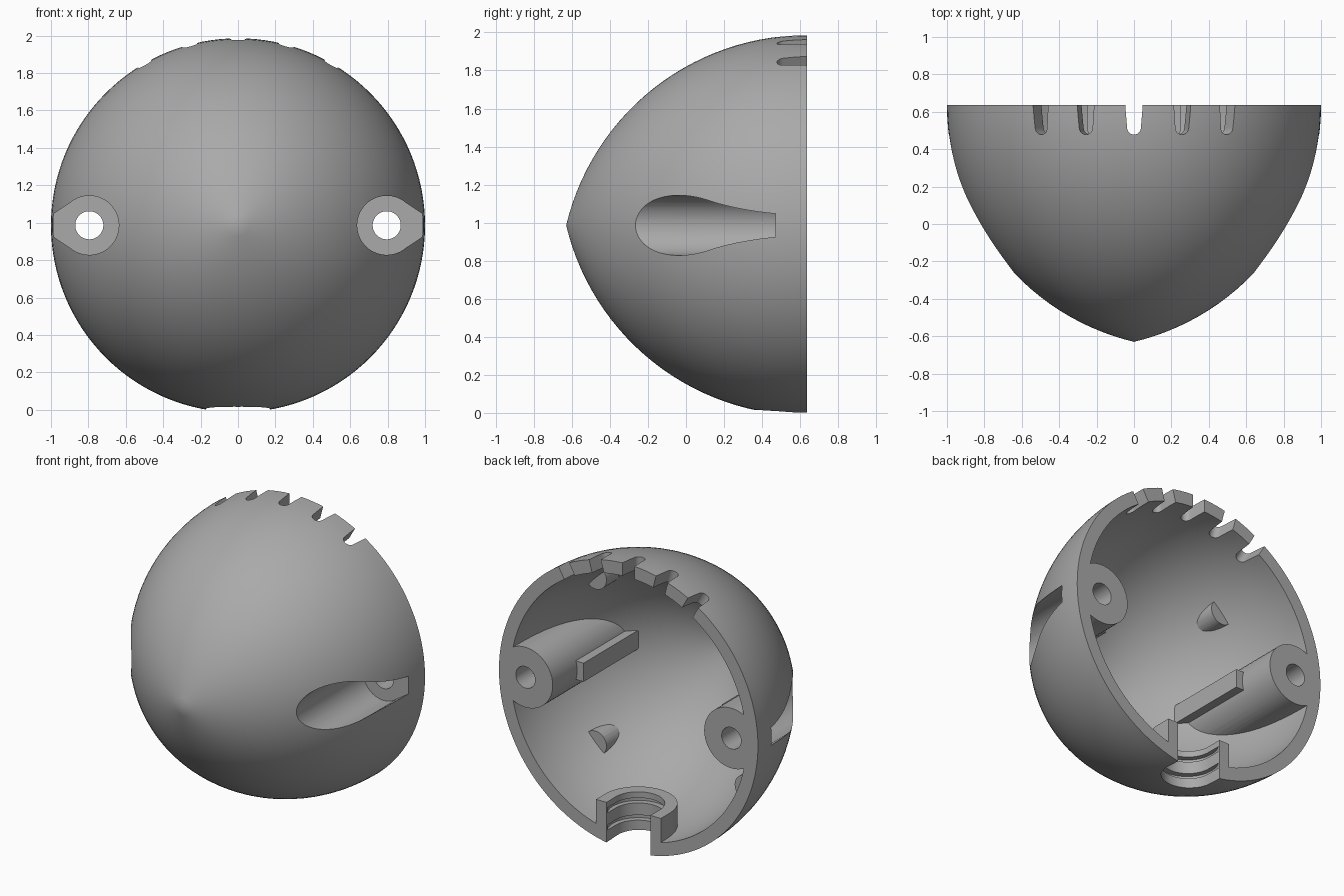
import bpy, bmesh, math
from mathutils import Matrix, Vector

if bpy.data.objects.get("Cube"):
    bpy.data.objects.remove(bpy.data.objects["Cube"])

ZC = 0.986      # height of the dome axis
BACK = 0.635    # y of the open rim
ARC = 1.3       # radius of the dome's side curve
WALL = 0.09

grey = bpy.data.materials.new("plain grey")
grey.use_nodes = True
grey.diffuse_color = (0.4, 0.4, 0.4, 1)
grey.node_tree.nodes["Principled BSDF"].inputs["Base Color"].default_value = (0.4, 0.4, 0.4, 1)


def add_object(name, bm):
    bmesh.ops.recalc_face_normals(bm, faces=bm.faces)
    mesh = bpy.data.meshes.new(name)
    bm.to_mesh(mesh)
    bm.free()
    mesh.materials.append(grey)
    obj = bpy.data.objects.new(name, mesh)
    bpy.context.collection.objects.link(obj)
    return obj


def pointed_dome(name, arc, back, steps=28, sides=128):
    """Solid pointed dome: an arc spun about the y axis."""
    end = math.acos((ARC - 1) / arc)
    bm = bmesh.new()
    rings = []
    for i in range(steps):
        a = end * i / steps
        r, y = arc * math.cos(a) - (ARC - 1), BACK - arc * math.sin(a)
        rings.append((r, y))
    if back > BACK:
        rings.insert(0, (rings[0][0], back))
    loops = [[bm.verts.new((r * math.cos(t), y, ZC + r * math.sin(t)))
              for t in (math.tau * k / sides for k in range(sides))] for r, y in rings]
    tip = bm.verts.new((0, BACK - arc * math.sin(end), ZC))
    bm.faces.new(loops[0])
    for k in range(sides):
        n = (k + 1) % sides
        for a, b in zip(loops, loops[1:]):
            bm.faces.new((a[k], a[n], b[n], b[k]))
        bm.faces.new((loops[-1][k], loops[-1][n], tip))
    return add_object(name, bm)


def prism(name, outline, low, high, matrix):
    """Extrude a flat outline along local z, then place it."""
    bm = bmesh.new()
    face = bm.faces.new([bm.verts.new((x, y, low)) for x, y in outline])
    top = bmesh.ops.extrude_face_region(bm, geom=[face])["geom"]
    bmesh.ops.translate(bm, vec=(0, 0, high - low),
                        verts=[v for v in top if isinstance(v, bmesh.types.BMVert)])
    bm.transform(matrix)
    return add_object(name, bm)


def arc_points(cx, cy, r, start, stop, n):
    return [(cx + r * math.cos(math.radians(start + (stop - start) * i / n)),
             cy + r * math.sin(math.radians(start + (stop - start) * i / n))) for i in range(n + 1)]


def circle(cx, cy, r, n=48):
    return arc_points(cx, cy, r, 0, 360, n)[:-1]


def cut(target, cutter):
    mod = target.modifiers.new("cut", "BOOLEAN")
    mod.operation, mod.solver, mod.object = "DIFFERENCE", "EXACT", cutter
    bpy.context.view_layer.objects.active = target
    bpy.ops.object.modifier_apply(modifier=mod.name)
    bpy.data.objects.remove(cutter)


# Placement whose local x, y, z run along world x, z and -y from the axis
along = Matrix(((1, 0, 0, 0), (0, 0, -1, 0), (0, 1, 0, ZC), (0, 0, 0, 1)))


def lengthwise(name, outline, front, back):
    return prism(name, outline, -back, -front, along)


def rectangle(x0, x1, y0, y1):
    return [(x0, y0), (x1, y0), (x1, y1), (x0, y1)]


def u_shape(r, cy, back):
    """Rounded front, straight sides running to the rim."""
    return arc_points(0, cy, r, 180, 360, 24) + [(r, back), (-r, back)]


shell = pointed_dome("dome_shell", ARC, BACK)
cavity = pointed_dome("cavity", ARC - WALL, BACK + 0.1)

# Material left standing inside the cavity: screw bosses, ribs, pegs, cable port
for s in (-1, 1):
    cut(cavity, lengthwise("screw_boss", circle(s * 0.795, 0, 0.21), -0.6, 0.9))
    cut(cavity, lengthwise("boss_rib", rectangle(s * 0.535, s * 0.66, -0.065, 0.065), -0.3, 0.365))
    for t in (-1, 1):
        p = 0.58
        cut(cavity, lengthwise("peg", circle(s * p, t * p, 0.085, 32), -0.4, 0.17))
cut(cavity, prism("port_block", u_shape(0.25, 0.53, 0.9), -0.2, 0.28, Matrix.Identity(4)))
cut(shell, cavity)

# Screw recesses with a teardrop mouth, and their through holes
for s in (-1, 1):
    recess = arc_points(0.795, 0, 0.158, 50, 310, 40) + [(1.05, -0.02), (1.05, 0.02)]
    cut(shell, lengthwise("recess", [(s * x, y) for x, y in recess], -0.9, 0.47))
    cut(shell, lengthwise("screw_hole", circle(s * 0.795, 0, 0.075), 0.3, 0.9))

# Vent slots across the top of the rim
slot = arc_points(0, 0.515, 0.037, 180, 360, 12) + [(0.052, 0.7), (-0.052, 0.7)]
for angle in (-30, -15, 0, 15, 30):
    turn = Matrix.Translation((0, 0, ZC)) @ Matrix.Rotation(math.radians(angle), 4, "Y")
    cut(shell, prism("slot", slot, 0.7, 1.2, turn))

# Cable port at the bottom with two grip grooves
cut(shell, prism("port", u_shape(0.17, 0.53, 0.9), -0.3, 0.5, Matrix.Identity(4)))
for z in (0.1, 0.22):
    cut(shell, prism("groove", circle(0, 0.52, 0.2), z - 0.018, z + 0.018, Matrix.Identity(4)))

bpy.ops.object.select_all(action="DESELECT")
shell.select_set(True)
bpy.context.view_layer.objects.active = shell
bpy.ops.object.shade_smooth_by_angle(angle=math.radians(30))
